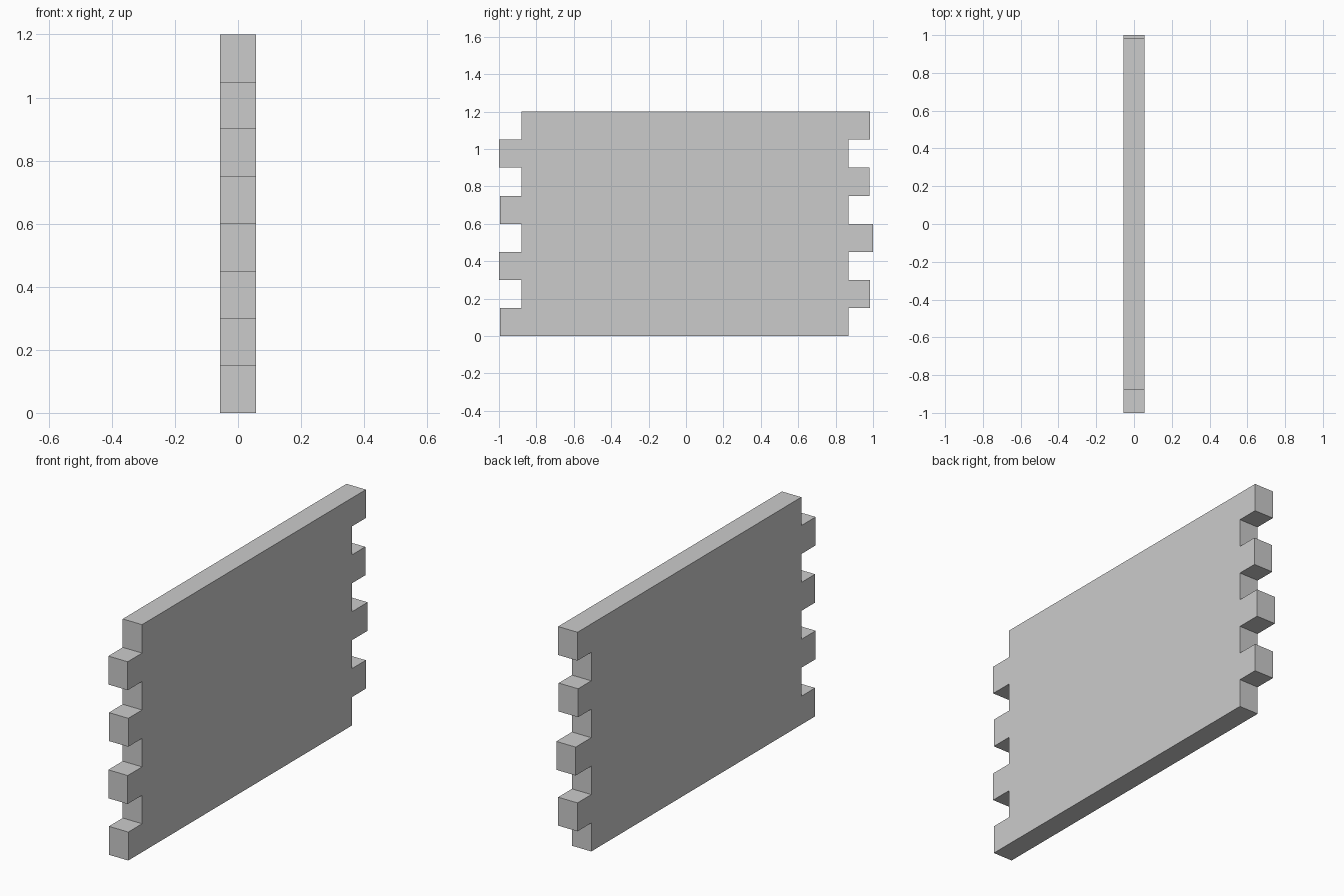
import bpy, bmesh

if "Cube" in bpy.data.objects:
    bpy.data.objects.remove(bpy.data.objects["Cube"])

HALF = 0.0565            # half thickness
STEP = 0.15              # height of one finger or gap
BACK, FRONT = 0.87, -0.88


def slab(name, outline):
    """Extrude a closed (y, z) outline through the panel thickness."""
    bm = bmesh.new()
    face = bm.faces.new([bm.verts.new((-HALF, y, z)) for y, z in outline])
    ext = bmesh.ops.extrude_face_region(bm, geom=[face])
    moved = [v for v in ext["geom"] if isinstance(v, bmesh.types.BMVert)]
    bmesh.ops.translate(bm, verts=moved, vec=(2 * HALF, 0, 0))
    bmesh.ops.recalc_face_normals(bm, faces=bm.faces)
    mesh = bpy.data.meshes.new(name)
    bm.to_mesh(mesh)
    bm.free()
    obj = bpy.data.objects.new(name, mesh)
    bpy.context.collection.objects.link(obj)
    return obj


# Panel with the front row of fingers cut into its outline
outline = [(BACK, 8 * STEP), (BACK, 0)]
for i, tip in enumerate((-0.995, -1.0, -0.995, -1.0)):
    z = 2 * i * STEP
    outline += [(tip, z), (tip, z + STEP), (FRONT, z + STEP), (FRONT, z + 2 * STEP)]
    if i < 3:
        continue
slab("wall_panel", outline)

# Back row of fingers, offset by one step and slightly uneven in length
for i, tip in enumerate((0.985, 1.0, 0.98, 0.985)):
    z = (2 * i + 1) * STEP
    slab(f"back_finger_{i + 1}",
         [(BACK, z), (tip, z), (tip, z + STEP), (BACK, z + STEP)])
